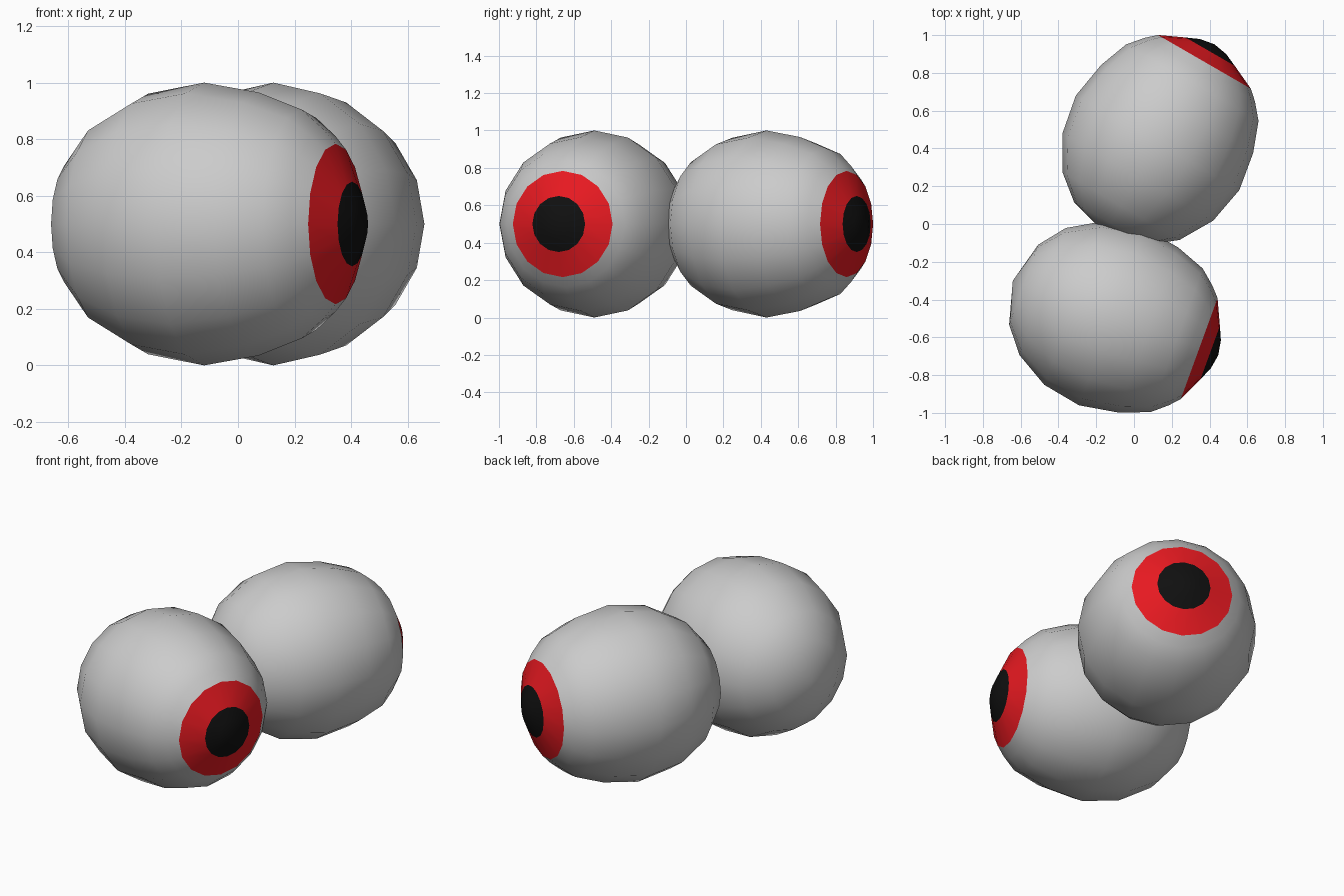
import bpy, bmesh
from math import cos, sin, pi, radians

if "Cube" in bpy.data.objects:
    bpy.data.objects.remove(bpy.data.objects["Cube"])

SIDES = 16


def colour(name, rgba):
    m = bpy.data.materials.new(name)
    m.diffuse_color = rgba
    m.use_nodes = True
    m.node_tree.nodes["Principled BSDF"].inputs["Base Color"].default_value = m.diffuse_color
    return m


def lathe(name, profile, loc, turn, mat=None):
    """Revolve (along, radius) points, back to front, round the local x axis."""
    bm = bmesh.new()
    rings = []
    for t, r in profile:
        if r == 0:
            rings.append([bm.verts.new((t, 0, 0))] * SIDES)
        else:
            rings.append([bm.verts.new((t, r * cos(2 * pi * i / SIDES), r * sin(2 * pi * i / SIDES)))
                          for i in range(SIDES)])
    for a, b in zip(rings, rings[1:]):
        for i in range(SIDES):
            j = (i + 1) % SIDES
            f = bm.faces.new(dict.fromkeys((a[i], b[i], b[j], a[j])))
            f.smooth = True
    bm.normal_update()
    # make the surface face away from the eye's centre
    for f in bm.faces:
        if f.normal.dot(f.calc_center_median()) < 0:
            f.normal_flip()
    me = bpy.data.meshes.new(name)
    bm.to_mesh(me)
    bm.free()
    ob = bpy.data.objects.new(name, me)
    ob.location = loc
    ob.rotation_euler = (0, 0, turn)
    if mat:
        me.materials.append(mat)
    bpy.context.collection.objects.link(ob)


red = colour("iris_red", (0.8, 0.01, 0.015, 1))
black = colour("pupil_black", (0.005, 0.005, 0.005, 1))

white_profile = [(-.555, 0), (-.494, .225), (-.387, .358), (-.21, .461), (0, .5),
                 (.207, .465), (.367, .405), (.447, .337), (.495, .284)]
iris_profile = [(.495, .284), (.557, .15)]
pupil_profile = [(.557, .15), (.588, .08), (.602, 0)]

# two matching eyes, turned in different directions
for side, x, y, deg in (("front", -.12, -.49, -20), ("back", .125, .43, 60)):
    loc, turn = (x, y, .5), radians(deg)
    lathe(side + "_eyeball", white_profile, loc, turn)
    lathe(side + "_iris", iris_profile, loc, turn, red)
    lathe(side + "_pupil", pupil_profile, loc, turn, black)
